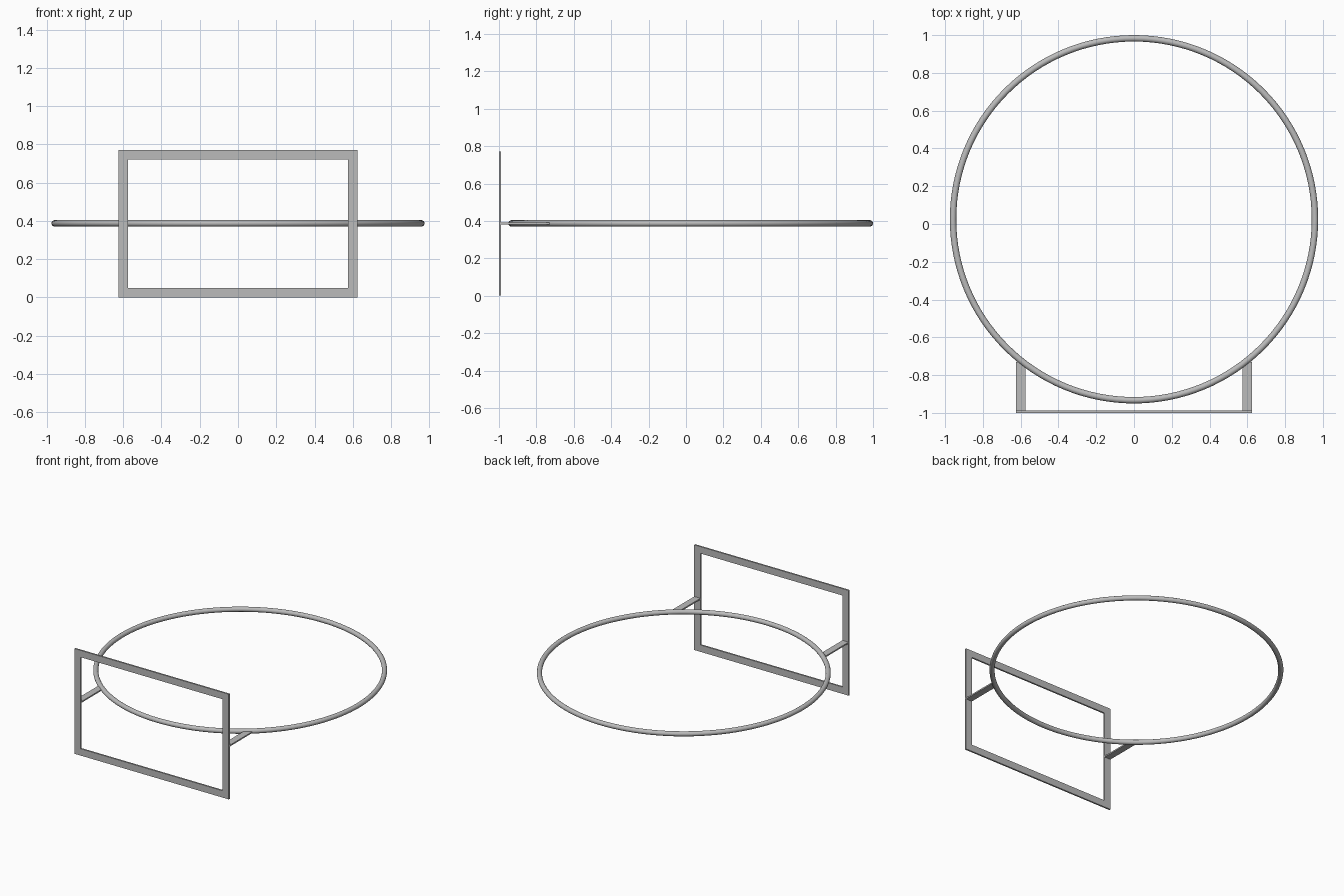
import bpy

cube = bpy.data.objects.get("Cube")
if cube:
    bpy.data.objects.remove(cube, do_unlink=True)

GREY = (0.5, 0.5, 0.5, 1)
metal = bpy.data.materials.new("grey_metal")
metal.use_nodes = True
metal.diffuse_color = GREY
metal.node_tree.nodes["Principled BSDF"].inputs["Base Color"].default_value = GREY

HALF_W, HEIGHT, BAR = 0.625, 0.77, 0.05
FRONT, BACK = -1.0, -0.988
MID_Z = HEIGHT / 2 + 0.002


def box(name, lo, hi):
    """Axis-aligned box between two corners."""
    bpy.ops.mesh.primitive_cube_add(size=1, location=[(a + b) / 2 for a, b in zip(lo, hi)])
    ob = bpy.context.object
    ob.name = name
    ob.scale = [b - a for a, b in zip(lo, hi)]
    bpy.ops.object.transform_apply(location=False, rotation=False, scale=True)
    ob.data.materials.append(metal)
    return ob


# Round hoop
bpy.ops.mesh.primitive_torus_add(location=(0, 0.025, MID_Z), major_radius=0.958,
                                 minor_radius=0.017, major_segments=128, minor_segments=16)
hoop = bpy.context.object
hoop.name = "hoop"
hoop.data.materials.append(metal)
bpy.ops.object.shade_smooth()

# Rectangular mounting frame: top and bottom rails between two uprights
inner = HALF_W - BAR
for name, z in (("bottom_rail", 0), ("top_rail", HEIGHT - BAR)):
    box(name, (-inner, FRONT, z), (inner, BACK, z + BAR))

# Uprights and the flat arms that join them to the hoop
for side, x in (("left", inner), ("right", -HALF_W)):
    box(side + "_upright", (x, FRONT, 0), (x + BAR, BACK, HEIGHT))
    box(side + "_arm", (x, BACK, MID_Z - 0.005), (x + BAR, -0.73, MID_Z + 0.005))
